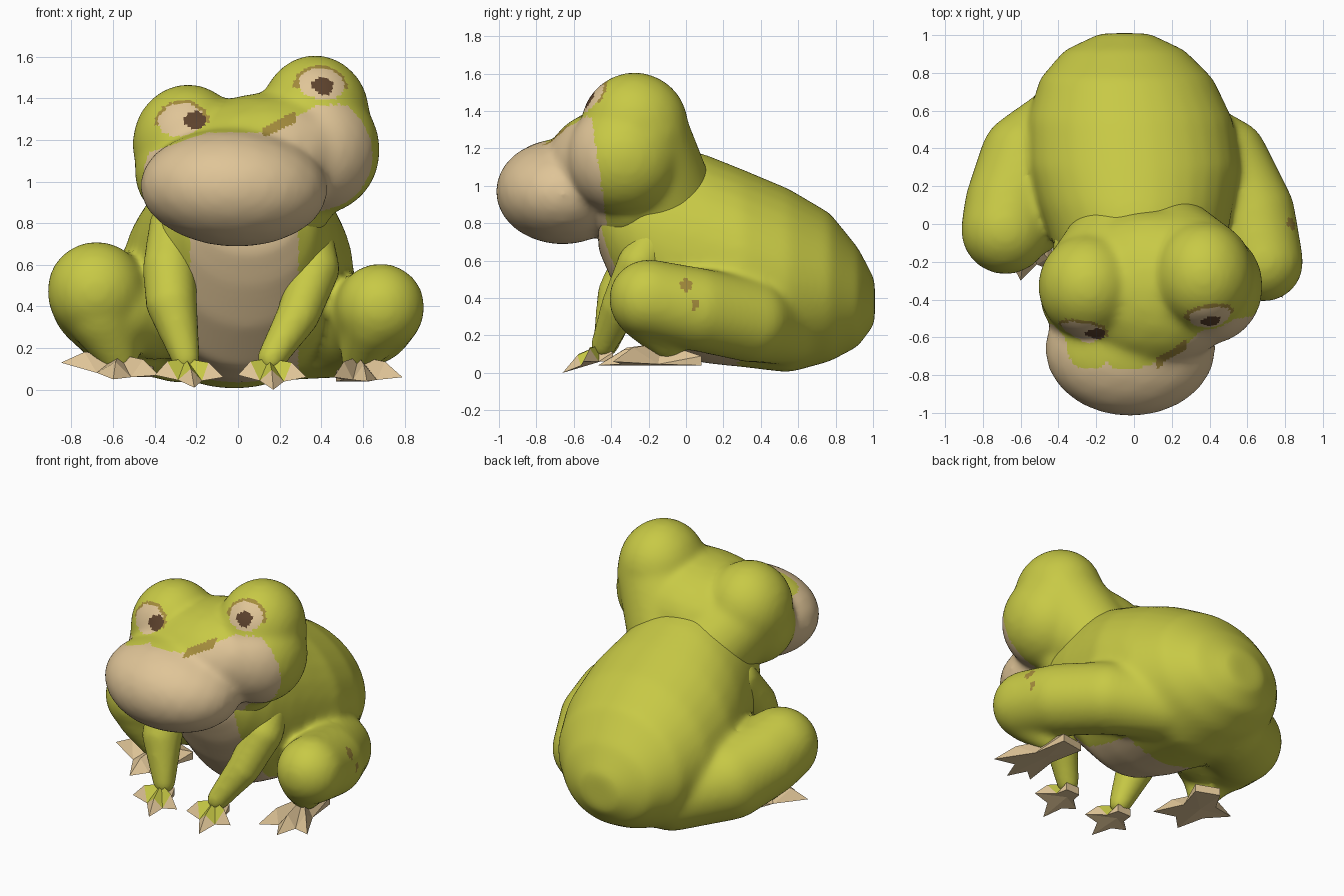
import bpy, bmesh, math
from mathutils import Matrix, Vector

cube = bpy.data.objects.get("Cube")
if cube:
    bpy.data.objects.remove(cube, do_unlink=True)


def material(name, rgb):
    m = bpy.data.materials.new(name)
    m.use_nodes = True
    m.diffuse_color = (*rgb, 1)
    m.node_tree.nodes["Principled BSDF"].inputs["Base Color"].default_value = (*rgb, 1)
    return m


GREEN, TAN, BROWN, OLIVE = range(4)
MATERIALS = [material("skin green", (.575, .585, .06)),
             material("belly tan", (.74, .555, .31)),
             material("pupil brown", (.11, .055, .026)),
             material("marking olive", (.37, .26, .045))]


def ellipsoid(bm, centre, radii, roll=0):
    mat = (Matrix.Translation(centre) @ Matrix.Rotation(roll, 4, 'Y')
           @ Matrix.Diagonal((*radii, 1)))
    bmesh.ops.create_icosphere(bm, subdivisions=3, radius=1, matrix=mat)


def limb(bm, points):
    """Row of overlapping balls through (x, y, z, radius) points."""
    for a, b in zip(points, points[1:]):
        a, b = Vector(a), Vector(b)
        for i in range(9):
            p = a.lerp(b, i / 8)
            ellipsoid(bm, p[:3], (p[3],) * 3)


def make_object(name, bm):
    mesh = bpy.data.meshes.new(name)
    bm.to_mesh(mesh)
    bm.free()
    obj = bpy.data.objects.new(name, mesh)
    bpy.context.collection.objects.link(obj)
    return obj


def finish_skin(name, bm, paint, relaxing, voxel=.02):
    """Fuse the pieces into one smooth skin, then colour its faces by a rule."""
    obj = make_object(name, bm)
    remesh = obj.modifiers.new("fuse", 'REMESH')
    remesh.mode = 'VOXEL'
    remesh.voxel_size = voxel
    relax = obj.modifiers.new("relax", 'SMOOTH')
    relax.factor = .5
    relax.iterations = relaxing
    dg = bpy.context.evaluated_depsgraph_get()
    mesh = bpy.data.meshes.new_from_object(obj.evaluated_get(dg))
    obj.modifiers.clear()
    obj.data = mesh
    mesh.materials.clear()
    for m in MATERIALS:
        mesh.materials.append(m)
    for f in mesh.polygons:
        f.use_smooth = True
        f.material_index = paint(f.center, f.normal)


# Torso: elliptical rings along y (y, top, bottom, half width, x centre)
rings = [(-.47, .95, .66, .22, .05), (-.4, 1.1, .5, .32, .05), (-.28, 1.2, .3, .4, .04),
         (-.1, 1.22, .1, .46, .03), (.1, 1.17, .05, .515, .01), (.3, 1.09, .03, .56, 0),
         (.55, .985, .0, .545, -.02), (.77, .855, .06, .46, -.04),
         (.92, .67, .14, .32, -.05), (1.01, .5, .26, .13, -.05)]
bm = bmesh.new()
SEG = 32
loops = []
for y, top, bottom, half, cx in rings:
    loops.append([bm.verts.new((cx + half * math.cos(t), y,
                                (top + bottom) / 2 + (top - bottom) / 2 * math.sin(t)))
                  for t in (2 * math.pi * i / SEG for i in range(SEG))])
for a, b in zip(loops, loops[1:]):
    for i in range(SEG):
        j = (i + 1) % SEG
        bm.faces.new((a[i], a[j], b[j], b[i]))
bm.faces.new(loops[0])
bm.faces.new(loops[-1][::-1])
bmesh.ops.recalc_face_normals(bm, faces=bm.faces)

# Hind legs grow out of the torso: thigh, then folded shin
limb(bm, [(.2, .52, .25, .21), (.49, .34, .28, .225), (.63, .06, .34, .225), (.685, -.2, .395, .215)])
limb(bm, [(.66, -.22, .33, .16), (.58, -.1, .15, .09)])
limb(bm, [(-.28, .55, .28, .25), (-.56, .34, .36, .26), (-.65, .1, .43, .25), (-.68, -.03, .475, .24)])
limb(bm, [(-.66, -.06, .36, .17), (-.57, -.03, .15, .095)])
limb(bm, [(-.4, .16, .34, .2), (-.55, 0, .38, .18)])


def paint_body(p, n):
    for y, z, size in ((0, .47, .032), (.05, .36, .022)):
        if p.x > .7 and math.hypot(p.y - y, p.z - z) < size:
            return OLIVE
    steep = .3 if p.z > .5 else -.2
    return TAN if p.y < .28 and -.23 < p.x < .29 and n.z < steep else GREEN


finish_skin("torso_and_hind_legs", bm, paint_body, 24)

# Head, tilted to its right: skull, cheeks, brow bulges, neck, jaw and muzzle
BROWS = {"right": Vector((-.24, -.33, 1.18)), "left": Vector((.37, -.275, 1.32))}
GAZE = {"right": Vector((-.04, -.24, .12)).normalized(),
        "left": Vector((.035, -.22, .15)).normalized()}
PUPIL = {"right": Vector((.03, -.24, .11)).normalized(),
         "left": Vector((.035, -.22, .13)).normalized()}
bm = bmesh.new()
ellipsoid(bm, (.08, -.34, 1.1), (.52, .42, .32), -.22)
ellipsoid(bm, (.39, -.33, 1.15), (.295, .31, .31))
ellipsoid(bm, (-.24, -.38, 1.05), (.26, .26, .26))
ellipsoid(bm, BROWS["right"], (.27, .28, .29))
ellipsoid(bm, BROWS["left"], (.265, .29, .29))
limb(bm, [(.37, -.24, 1.28, .26), (.19, -.13, .95, .28)])
limb(bm, [(-.24, -.3, 1.14, .25), (-.1, -.13, .95, .27)])
ellipsoid(bm, (.08, -.3, .88), (.4, .21, .25), -.15)
ellipsoid(bm, (-.02, -.66, .97), (.455, .36, .285), .04)


def paint_head(p, n):
    for side, centre in BROWS.items():
        out = (p - centre).normalized()
        d = (out - GAZE[side]) * .28
        if (out - PUPIL[side]).length * .28 < .05:
            return BROWN
        reach = math.hypot(d.x, 1.25 * math.hypot(d.y, d.z))
        if reach < .115:
            return TAN
        if reach < .14 and d.z > -.03:
            return OLIVE
    lip = min(1.235 + .5 * max(0, p.x - .12), 1.37) - .35 * max(0, -p.x - .15)
    if .12 < p.x < .28 and -.76 < p.y < -.5 and abs(p.z - lip) < .026:
        return OLIVE
    edge = -.41 - .14 * max(0, p.z - .7) - (.06 if p.x < 0 else 0)
    return TAN if p.y < edge and p.z < lip else GREEN


finish_skin("head", bm, paint_head, 26, .018)

# Arms, rooted inside the shoulders
ARMS = {
    "left": [(.33, -.12, .78, .12), (.37, -.25, .58, .12), (.29, -.35, .36, .105), (.16, -.44, .15, .07)],
    "right": [(-.3, -.12, .78, .13), (-.33, -.27, .58, .13), (-.32, -.35, .42, .125), (-.25, -.43, .15, .07)]}
for side, chain in ARMS.items():
    bm = bmesh.new()
    limb(bm, chain)
    finish_skin("arm_" + side, bm, lambda p, n: GREEN, 8)


# Webbed feet: raised ankle, knuckles and thick heel over a star-shaped sole
def foot(name, ankle, heel, tips, heel_width, instep):
    ankle, heel = Vector(ankle), Vector(heel)
    tips = [Vector(t) for t in tips]
    ground = Vector((ankle.x, ankle.y, heel.z))
    across = tips[-1] - tips[0]
    across = Vector((across.x, across.y, 0)).normalized() * heel_width
    webs = [ground.lerp(tips[0], .45).lerp(heel - across, .3)]
    webs += [ground.lerp((a + b) / 2, .7) for a, b in zip(tips, tips[1:])]
    webs += [ground.lerp(tips[-1], .45).lerp(heel + across, .3)]
    bm = bmesh.new()
    top, sole = bm.verts.new(ankle), bm.verts.new(ground)
    back = [bm.verts.new(heel + across), bm.verts.new(heel - across)]
    rise = Vector((0, 0, .05))
    upper = [bm.verts.new(v.co + rise) for v in back]
    w = [bm.verts.new(p) for p in webs]
    t = [bm.verts.new(p) for p in tips]
    rim = back[:]
    for i, tip in enumerate(tips):
        k = bm.verts.new(ankle.lerp(tip, .6) + rise * .7)
        for face in ((k, w[i], t[i]), (k, t[i], w[i + 1])):
            bm.faces.new(face)
        for face in ((top, w[i], k), (top, k, w[i + 1])):
            bm.faces.new(face).material_index = instep
        rim += [w[i], t[i]]
    rim.append(w[-1])
    for face in ((top, w[-1], upper[0]), (w[-1], back[0], upper[0]), (top, *upper),
                 (*upper, back[1], back[0]), (top, upper[1], w[0]), (upper[1], back[1], w[0])):
        bm.faces.new(face)
    for a, b in zip(rim, rim[1:] + rim[:1]):
        bm.faces.new((sole, b, a))
    bmesh.ops.recalc_face_normals(bm, faces=bm.faces)
    obj = make_object(name, bm)
    for m in (TAN, GREEN):
        obj.data.materials.append(MATERIALS[m])


foot("front_foot_left", (.15, -.46, .15), (.16, -.39, .06),
     [(0, -.55, .07), (.17, -.66, 0), (.33, -.55, .06)], .05, 1)
foot("front_foot_right", (-.25, -.46, .15), (-.25, -.39, .06),
     [(-.4, -.55, .07), (-.21, -.65, .01), (-.07, -.55, .06)], .05, 1)
foot("hind_foot_left", (.58, -.13, .16), (.55, .07, .04),
     [(.46, -.44, .06), (.62, -.47, .04), (.79, -.39, .06)], .08, 0)
foot("hind_foot_right", (-.57, -.05, .17), (-.48, .13, .06),
     [(-.85, -.09, .13), (-.6, -.3, .05), (-.38, -.27, .07)], .08, 0)
